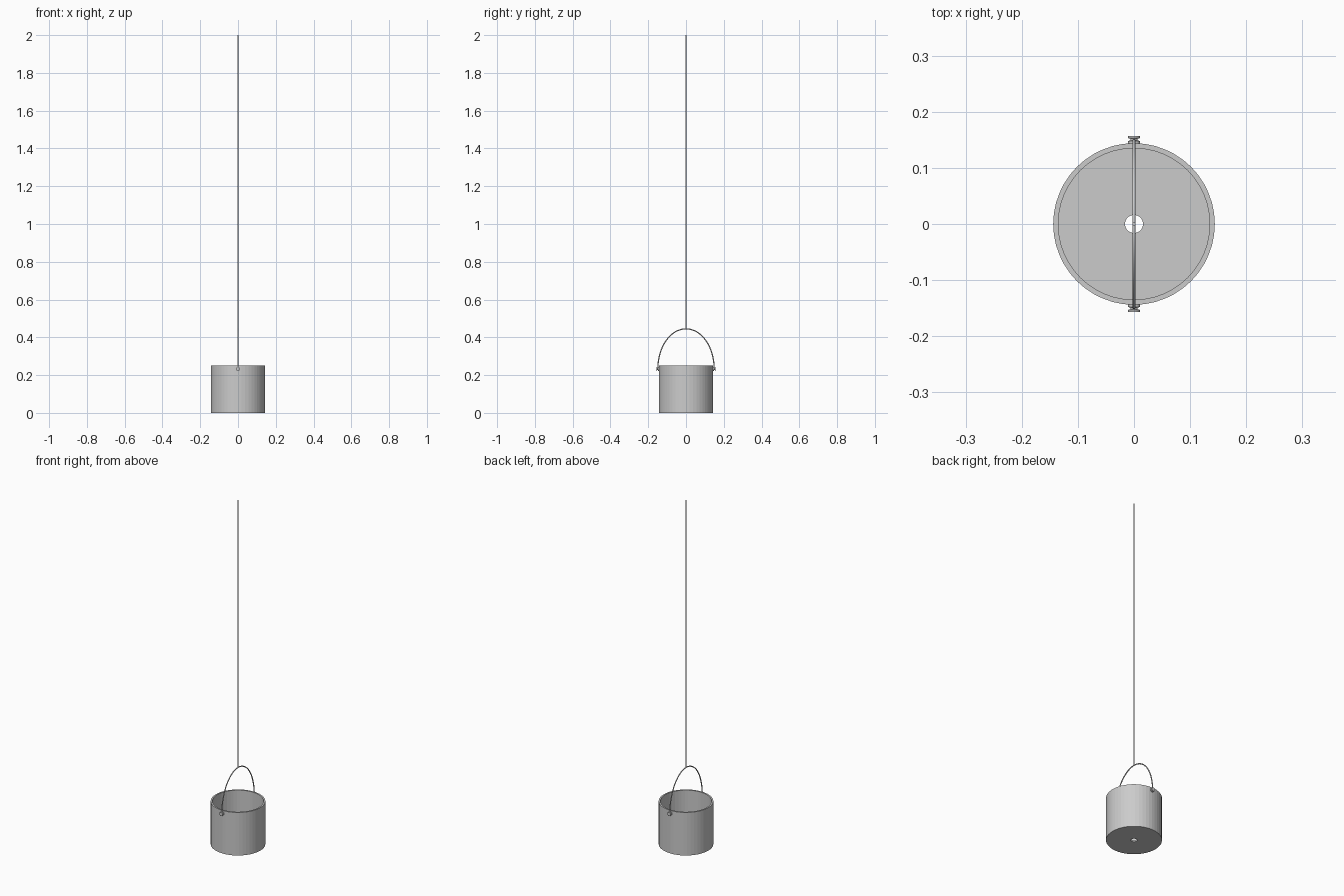
import bpy, bmesh, math
from mathutils import Matrix

if "Cube" in bpy.data.objects:
    bpy.data.objects.remove(bpy.data.objects["Cube"])


def lathe(name, profile, sides, matrix=Matrix(), closed=True):
    """Revolve an (r, z) profile round z, then place it with a matrix."""
    bm = bmesh.new()
    rings = []
    for i in range(sides):
        a = 2 * math.pi * i / sides
        rings.append([bm.verts.new((r * math.cos(a), r * math.sin(a), z)) for r, z in profile])
    n = len(profile)
    for i in range(sides):
        a, b = rings[i], rings[(i + 1) % sides]
        for j in range(n if closed else n - 1):
            k = (j + 1) % n
            bm.faces.new((a[j], b[j], b[k], a[k]))
    if not closed:
        bm.faces.new([r[0] for r in reversed(rings)])
        bm.faces.new([r[-1] for r in rings])
    bmesh.ops.recalc_face_normals(bm, faces=bm.faces)
    bm.transform(matrix)
    mesh = bpy.data.meshes.new(name)
    bm.to_mesh(mesh)
    bm.free()
    ob = bpy.data.objects.new(name, mesh)
    bpy.context.collection.objects.link(ob)
    return ob


def wire(name, points, radius):
    """Round wire along a list of points."""
    cu = bpy.data.curves.new(name, 'CURVE')
    cu.dimensions = '3D'
    cu.bevel_depth = radius
    cu.bevel_resolution = 2
    cu.use_fill_caps = True
    sp = cu.splines.new('POLY')
    sp.points.add(len(points) - 1)
    for p, co in zip(sp.points, points):
        p.co = (*co, 1)
    ob = bpy.data.objects.new(name, cu)
    bpy.context.collection.objects.link(ob)
    return ob


# Bucket: thick wall and floor with a round drain hole
lathe("bucket", [(0.016, 0), (0.144, 0), (0.144, 0.25), (0.135, 0.25),
                 (0.135, 0.01), (0.016, 0.01)], 48)

# Spool-shaped handle pegs on both sides of the rim
PEG_Z = 0.233
peg = [(0.011, 0.141), (0.011, 0.148), (0.006, 0.149), (0.006, 0.152),
       (0.011, 0.153), (0.011, 0.157)]
for side, name in ((1, "peg_back"), (-1, "peg_front")):
    turn = Matrix.Rotation(-side * math.pi / 2, 4, 'X')
    lathe(name, peg, 16, Matrix.Translation((0, 0, PEG_Z)) @ turn, closed=False)

# Arched wire handle
arch = [(0, 0.149 * math.cos(math.pi * i / 48), PEG_Z + 0.212 * math.sin(math.pi * i / 48))
        for i in range(49)]
wire("handle", arch, 0.003)

# Long straight rope from the top of the handle
wire("rope", [(0, 0, 0.443), (0, 0, 2.0)], 0.003)
